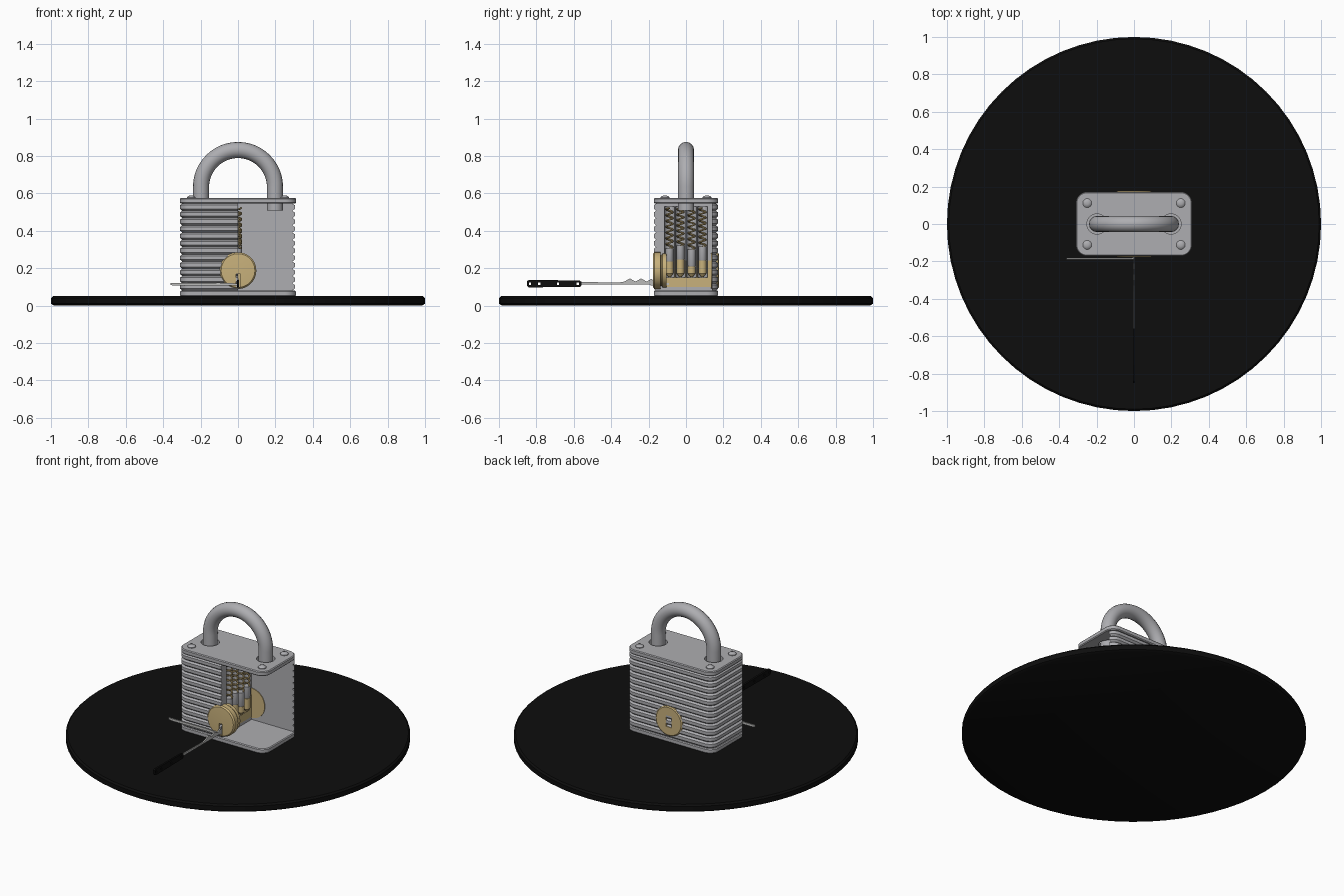
import bpy, bmesh
from math import sin, cos, pi

if "Cube" in bpy.data.objects:
    bpy.data.objects.remove(bpy.data.objects["Cube"])


def material(name, rgb):
    m = bpy.data.materials.new(name)
    m.use_nodes = True
    color = (*rgb, 1)
    m.diffuse_color = color
    m.node_tree.nodes["Principled BSDF"].inputs["Base Color"].default_value = color
    return m


STEEL = material("steel grey", (0.42, 0.42, 0.44))
BRASS = material("brass", (0.58, 0.44, 0.2))
SPRING = material("spring gold", (0.5, 0.37, 0.16))
BLACK = material("black", (0.004, 0.004, 0.004))
LIGHT = material("light steel", (0.5, 0.5, 0.49))


def finish(ob, mat, smooth=True):
    ob.data.materials.clear()
    ob.data.materials.append(mat)
    bpy.ops.object.select_all(action="DESELECT")
    ob.select_set(True)
    bpy.context.view_layer.objects.active = ob
    if smooth:
        bpy.ops.object.shade_smooth_by_angle(angle=0.6)
    return ob


def loft(name, rings, mat, smooth=True):
    """Skin a stack of equal rings and cap both ends."""
    bm = bmesh.new()
    rows = [[bm.verts.new(p) for p in ring] for ring in rings]
    n = len(rows[0])
    for a, b in zip(rows, rows[1:]):
        for i in range(n):
            j = (i + 1) % n
            bm.faces.new((a[i], a[j], b[j], b[i]))
    bm.faces.new(rows[0])
    bm.faces.new(rows[-1])
    bmesh.ops.recalc_face_normals(bm, faces=bm.faces)
    me = bpy.data.meshes.new(name)
    bm.to_mesh(me)
    bm.free()
    ob = bpy.data.objects.new(name, me)
    bpy.context.collection.objects.link(ob)
    return finish(ob, mat, smooth)


def turned(name, profile, mat, axis="z", u=0, v=0, n=32):
    """Lathe (radius, position) pairs round the z or y axis."""
    rings = []
    for r, t in profile:
        circle = [(u + r * cos(2 * pi * i / n), v + r * sin(2 * pi * i / n)) for i in range(n)]
        rings.append([(a, b, t) if axis == "z" else (a, t, b) for a, b in circle])
    return loft(name, rings, mat)


def box(name, x, y, z, mat):
    return loft(name, [[(x[0], y[0], h), (x[1], y[0], h), (x[1], y[1], h), (x[0], y[1], h)] for h in z], mat, False)


def carve(ob, cutters):
    for c in cutters:
        m = ob.modifiers.new("cut", "BOOLEAN")
        m.object = c
        m.solver = "EXACT"
        bpy.context.view_layer.objects.active = ob
        bpy.ops.object.modifier_apply(modifier=m.name)
        bpy.data.objects.remove(c)
    finish(ob, ob.data.materials[0])


def wire(name, points, radius, mat, sides=2):
    cu = bpy.data.curves.new(name, "CURVE")
    cu.dimensions = "3D"
    cu.bevel_depth = radius
    cu.bevel_resolution = sides
    cu.use_fill_caps = True
    s = cu.splines.new("POLY")
    s.points.add(len(points) - 1)
    for p, co in zip(s.points, points):
        p.co = (*co, 1)
    ob = bpy.data.objects.new(name, cu)
    bpy.context.collection.objects.link(ob)
    finish(ob, mat, False)
    bpy.ops.object.convert(target="MESH")
    return finish(bpy.context.object, mat)


def rounded(inset, z, a=0.31, b=0.172, r=0.06):
    """Rounded rectangle ring at height z."""
    pts = []
    for q, (sx, sy) in enumerate([(1, 1), (-1, 1), (-1, -1), (1, -1)]):
        for k in range(9):
            t = (q + k / 8) * pi / 2
            pts.append((sx * (a - r) + (r - inset) * cos(t), sy * (b - r) + (r - inset) * sin(t), z))
    return pts


# Round display base
turned("display_base", [(0.985, 0), (1, 0.01), (1, 0.04), (0.99, 0.05)], BLACK, n=64)

# Laminated body with a quarter cut away
LOW, HIGH, PLATES = 0.08, 0.545, 12
step = (HIGH - LOW) / PLATES
rings = []
for i in range(PLATES):
    z = LOW + i * step
    rings += [rounded(0.012, z), rounded(0, z + step * 0.28), rounded(0, z + step * 0.78)]
body = loft("laminated_body", rings + [rounded(0.012, HIGH)], STEEL)
PIN_Y = (-0.088, -0.03, 0.03, 0.088)


def chambers():
    return [turned("chamber_cutter", [(0.027, 0.15), (0.027, 0.53)], STEEL, v=y, n=20) for y in PIN_Y]


carve(body, [box("quarter_cutter", (0, 1), (-1, 0.138), (0, 1), STEEL)] + chambers())

# End plates, the upper one with shackle holes
for name, z0, z1 in (("bottom_plate", 0.05, 0.08), ("top_plate", 0.545, 0.575)):
    plate = loft(name, [rounded(0.005, z0), rounded(0, z0 + 0.005), rounded(0, z1 - 0.005), rounded(0.005, z1)], STEEL)
carve(plate, [turned("hole_cutter", [(0.054, 0.5), (0.054, 0.6)], STEEL, u=x) for x in (-0.1975, 0.1975)])

# Rivets
for x in (-0.25, 0.25):
    for y in (-0.112, 0.112):
        turned("rivet", [(0.024, 0.57), (0.024, 0.579), (0.018, 0.585), (0.008, 0.588)], STEEL, u=x, v=y, n=20)

# Shackle
R, ARC_Z = 0.1975, 0.634
arc = [(R * cos(pi * i / 32), 0, ARC_Z + R * sin(pi * i / 32)) for i in range(33)]
wire("shackle", [(R, 0, 0.508)] + arc + [(-R, 0, 0.508)], 0.043, STEEL, 6)

# Front lock face with stepped collar and keyway
CZ = 0.187
face = turned("lock_face", [(0.08, -0.177), (0.09, -0.176), (0.098, -0.168), (0.098, -0.137),
                            (0.084, -0.135), (0.084, -0.128), (0.09, -0.126), (0.09, -0.105)],
              BRASS, "y", v=CZ, n=48)
carve(face, [box("keyway_cutter", (-0.012, 0.012), (-0.3, -0.115), (0.1, 0.172), BRASS)])

# Back lock cap with tailpiece slot
cap = turned("back_cap", [(0.095, 0.134), (0.095, 0.171), (0.088, 0.176)], BRASS, "y", v=CZ, n=48)
carve(cap, [box("slot_cutter", (-0.02, 0.02), (0.16, 0.3), (0.15, 0.222), BRASS)])

# Sectioned plug
plug = turned("lock_plug", [(0.071, -0.115), (0.071, 0.136)], BRASS, "y", v=0.17, n=40)
carve(plug, [box("plug_cutter", (0.002, 1), (-1, 1), (0, 1), BRASS)] + chambers())

# Pin stacks and springs
for y, top, split in zip(PIN_Y, (0.305, 0.32, 0.3, 0.315), (0.235, 0.245, 0.21, 0.24)):
    turned("key_pin", [(0.006, 0.152), (0.021, 0.172), (0.021, split)], BRASS, v=y, n=20)
    turned("driver_pin", [(0.019, split), (0.021, split + 0.004), (0.021, top)], STEEL, v=y, n=20)
    turns, per = 7, 14
    coil = [(0.017 * cos(2 * pi * i / per), y + 0.017 * sin(2 * pi * i / per),
             top + (0.522 - top) * i / (turns * per)) for i in range(turns * per + 1)]
    wire("pin_spring", coil, 0.005, SPRING, 1)


def sheet(name, outline, half, mat, along="y"):
    """Flat strip from an outline, standing on edge."""
    rings = [[(d, t, z) if along == "y" else (t, d - 0.187, z) for t, z in outline] for d in (-half, half)]
    return loft(name, rings, mat, False)


# Pick: wavy blade and pierced grip
blade = [(-0.57, 0.113), (-0.09, 0.111), (-0.09, 0.12), (-0.16, 0.125), (-0.185, 0.143),
         (-0.21, 0.128), (-0.24, 0.145), (-0.27, 0.128), (-0.3, 0.145), (-0.33, 0.128), (-0.36, 0.123), (-0.57, 0.126)]
sheet("pick_blade", blade, 0.004, LIGHT)
grip = sheet("pick_grip", [(-0.85, 0.105), (-0.84, 0.097), (-0.565, 0.1), (-0.56, 0.108),
                           (-0.56, 0.128), (-0.57, 0.134), (-0.84, 0.137), (-0.85, 0.13)], 0.006, BLACK)
carve(grip, [box("grip_cutter", (-1, 1), (y, y + 0.012), (0.11, 0.122), BLACK) for y in (-0.84, -0.79, -0.69, -0.585)])

# Tension wrench lying across the front
sheet("tension_wrench", [(-0.36, 0.11), (-0.34, 0.106), (0.004, 0.106), (0.004, 0.118), (-0.1, 0.122), (-0.36, 0.12)],
      0.004, LIGHT, "x")
box("wrench_tip", (-0.008, 0), (-0.19, -0.11), (0.106, 0.118), LIGHT)
